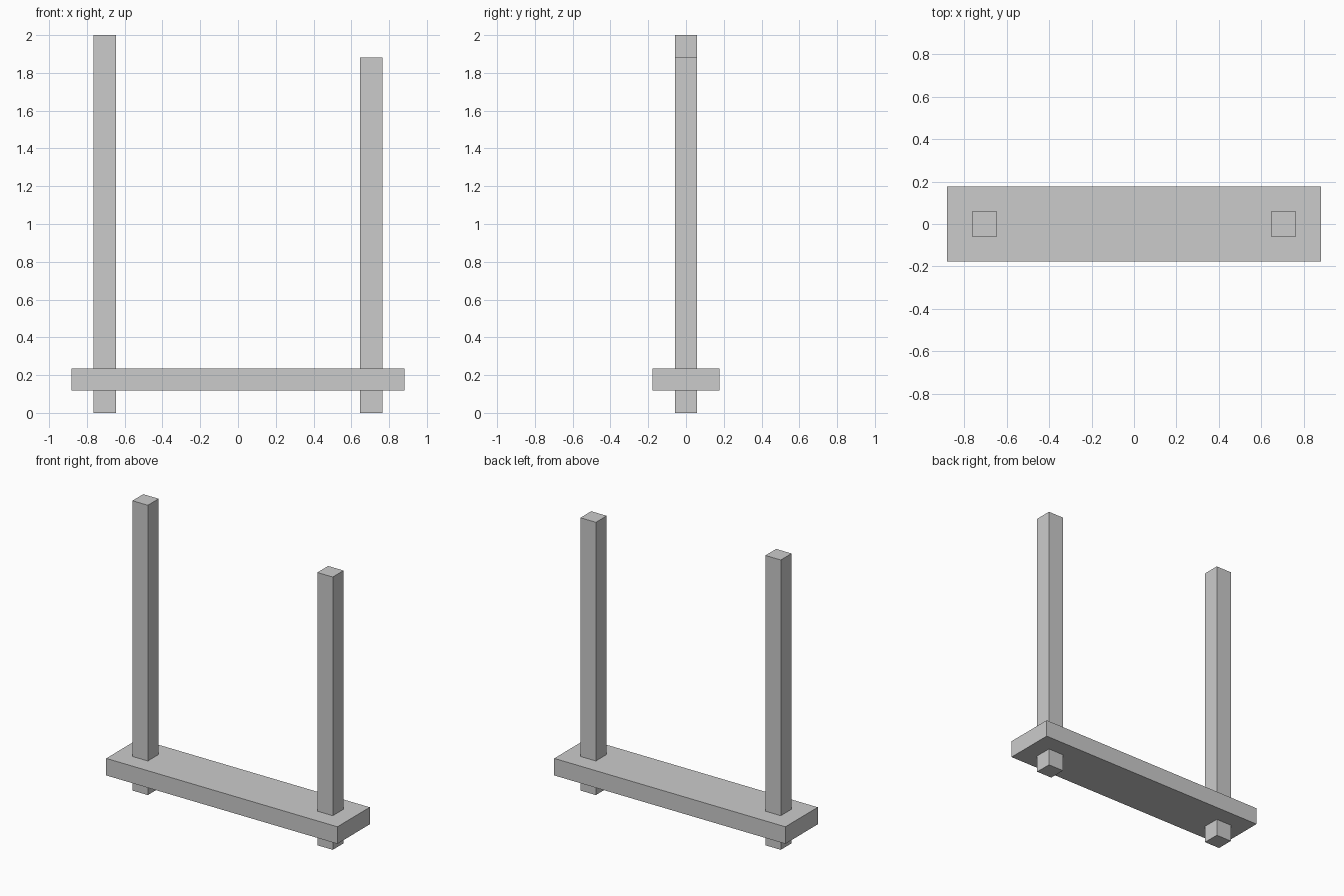
import bpy

if "Cube" in bpy.data.objects:
    bpy.data.objects.remove(bpy.data.objects["Cube"])

U = 2 / 17  # module: thickness of every timber


def box(name, x, width, depth, z0, z1):
    """Box centred on y = 0, spanning z0 to z1, sizes in modules."""
    bpy.ops.mesh.primitive_cube_add(size=1, location=(x * U, 0, (z0 + z1) / 2 * U))
    ob = bpy.context.object
    ob.name = name
    ob.scale = (width * U, depth * U, (z1 - z0) * U)
    bpy.ops.object.transform_apply(location=False, rotation=False, scale=True)
    return ob


# Wide plank near the bottom
box("plank", 0, 15, 3, 1, 2)

# Square posts passing through the plank, the left one taller
for name, x, top in (("left_post", -6, 17), ("right_post", 6, 16)):
    box(name, x, 1, 1, 0, top)
